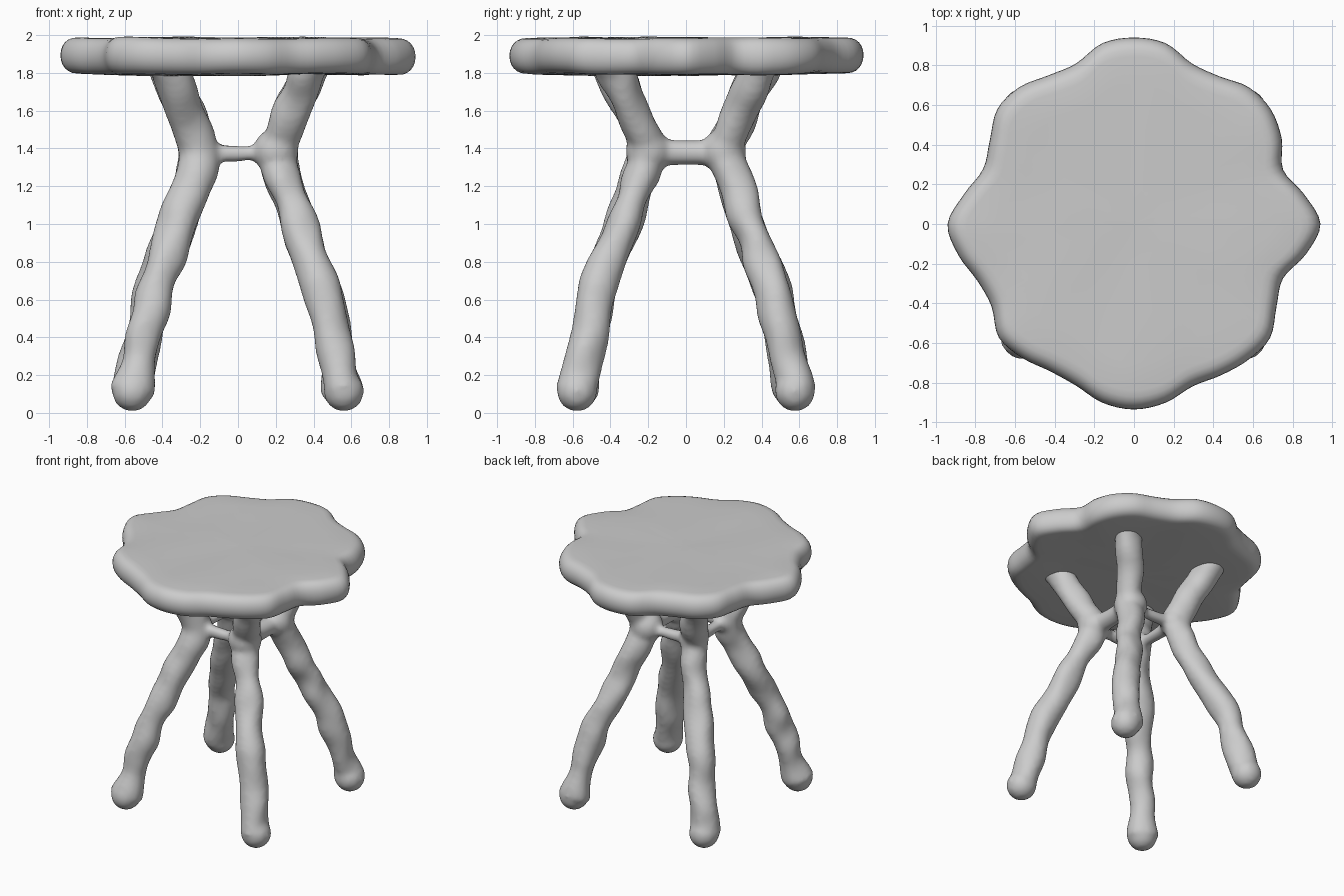
import bpy
import bmesh
import math
from mathutils import Vector, noise

cube = bpy.data.objects.get("Cube")
if cube:
    bpy.data.objects.remove(cube, do_unlink=True)

# Single clay-grey material
grey = bpy.data.materials.new("clay_grey")
grey.use_nodes = True
colour = (0.6, 0.6, 0.6, 1)
grey.diffuse_color = colour
grey.node_tree.nodes["Principled BSDF"].inputs["Base Color"].default_value = colour


def spline(points, steps, closed=False):
    """Catmull-Rom samples through a list of vectors."""
    n = len(points)
    result = []
    for i in range(n if closed else n - 1):
        if closed:
            a, b, c, d = (points[(i + k) % n] for k in (-1, 0, 1, 2))
        else:
            a, b, c, d = (points[min(max(i + k, 0), n - 1)] for k in (-1, 0, 1, 2))
        for s in range(steps):
            t = s / steps
            result.append(0.5 * (2 * b + (c - a) * t + (2 * a - 5 * b + 4 * c - d) * t * t
                                 + (3 * b - a - 3 * c + d) * t ** 3))
    if not closed:
        result.append(points[-1].copy())
    return result


def loft(bm, rings):
    """Skin a list of equal rings and cap both ends."""
    rows = [[bm.verts.new(p) for p in ring] for ring in rings]
    n = len(rows[0])
    for low, high in zip(rows, rows[1:]):
        for i in range(n):
            j = (i + 1) % n
            bm.faces.new((low[i], low[j], high[j], high[i]))
    bm.faces.new(rows[0][::-1])
    bm.faces.new(rows[-1])


def tube(bm, path, lumps):
    """Lumpy tube with round ends; each path point is x, y, z, radius."""
    samples = spline([Vector(p) for p in path], 6)
    rings = []
    for i, p in enumerate(samples):
        ahead = samples[min(i + 1, len(samples) - 1)].to_3d()
        along = (ahead - samples[max(i - 1, 0)].to_3d()).normalized()
        side = along.cross(Vector((1, 1, 0) if abs(along.z) < 0.5 else (0, 1, 0))).normalized()
        up = along.cross(side)
        ring = []
        for k in range(20):
            a = math.tau * k / 20
            out = side * math.cos(a) + up * math.sin(a)
            spot = p.to_3d() + out * p.w
            ring.append(spot + out * lumps * noise.noise(spot * 5))
        rings.append(ring)
    loft(bm, rings)
    for end in (samples[0], samples[-1]):
        ball = bmesh.ops.create_uvsphere(bm, u_segments=20, v_segments=12, radius=end.w)
        bmesh.ops.translate(bm, vec=end.to_3d(), verts=ball["verts"])


def finish(name, bm):
    bmesh.ops.recalc_face_normals(bm, faces=bm.faces)
    mesh = bpy.data.meshes.new(name)
    bm.to_mesh(mesh)
    bm.free()
    mesh.materials.append(grey)
    mesh.shade_smooth()
    obj = bpy.data.objects.new(name, mesh)
    bpy.context.collection.objects.link(obj)
    return obj


# Scalloped seat: outline radius every ten degrees, starting at +x
outline = [.94, .87, .80, .86, .90, .90, .86, .86, .925, .94, .925, .86,
           .865, .90, .90, .84, .81, .87, .94, .90, .84, .83, .89, .88,
           .855, .865, .915, .935, .915, .87, .88, .895, .895, .83, .80, .88]
corners = []
for i, r in enumerate(outline):
    a = math.tau * i / len(outline)
    corners.append(Vector((r * math.cos(a), r * math.sin(a), 0)))
rim = spline(corners, 4, closed=True)


def seat_ring(scale, inset, z):
    ring = []
    for p in rim:
        q = p * scale - p.normalized() * inset
        q.z = z + 0.012 * noise.noise(Vector((q.x, q.y, z)) * 2.5)
        ring.append(q)
    return ring


bm = bmesh.new()
middle, half = 1.89, 0.096
rings = [seat_ring(s, half, middle - half - 0.012 * (1 - s)) for s in (0.02, 0.3, 0.6, 0.85)]
for i in range(13):
    a = math.pi * (i / 12 - 0.5)
    rings.append(seat_ring(1, half * (1 - math.cos(a) ** 0.8), middle + half * math.sin(a)))
rings += [seat_ring(s, half, middle + half) for s in (0.85, 0.6, 0.3, 0.12)]
loft(bm, rings)
finish("seat", bm)

# Four splayed legs, pinched inward below the seat: offset, height, radius
leg_profile = [(.56, .115, .108), (.515, .33, .098), (.46, .6, .096), (.385, .83, .098),
               (.32, 1.0, .094), (.255, 1.2, .1), (.205, 1.37, .098),
               (.25, 1.53, .093), (.35, 1.75, .1), (.39, 1.86, .1)]
bm = bmesh.new()
for sx in (-1, 1):
    for sy in (-1, 1):
        tube(bm, [(sx * d, sy * d * 1.03, z, r) for d, z, r in leg_profile], 0.035)


# Waisted bars webbing neighbouring legs together
def bar(bm, across, along_x, thickness):
    path = []
    for i in range(-4, 5):
        t = i / 4
        spot = (t * 0.2, across) if along_x else (across, t * 0.2)
        path.append((*spot, 1.375 + 0.01 * t * t, thickness + 0.055 * t ** 4))
    tube(bm, path, 0.01)


for side in (-1, 1):
    bar(bm, side * 0.2, True, 0.042)
bar(bm, 0.2, False, 0.066)
bar(bm, -0.2, False, 0.045)

frame = finish("leg_frame", bm)
remesh = frame.modifiers.new("fuse", 'REMESH')
remesh.mode = 'VOXEL'
remesh.voxel_size = 0.018
remesh.use_smooth_shade = True
blend = frame.modifiers.new("blend", 'SMOOTH')
blend.factor = 0.5
blend.iterations = 8
